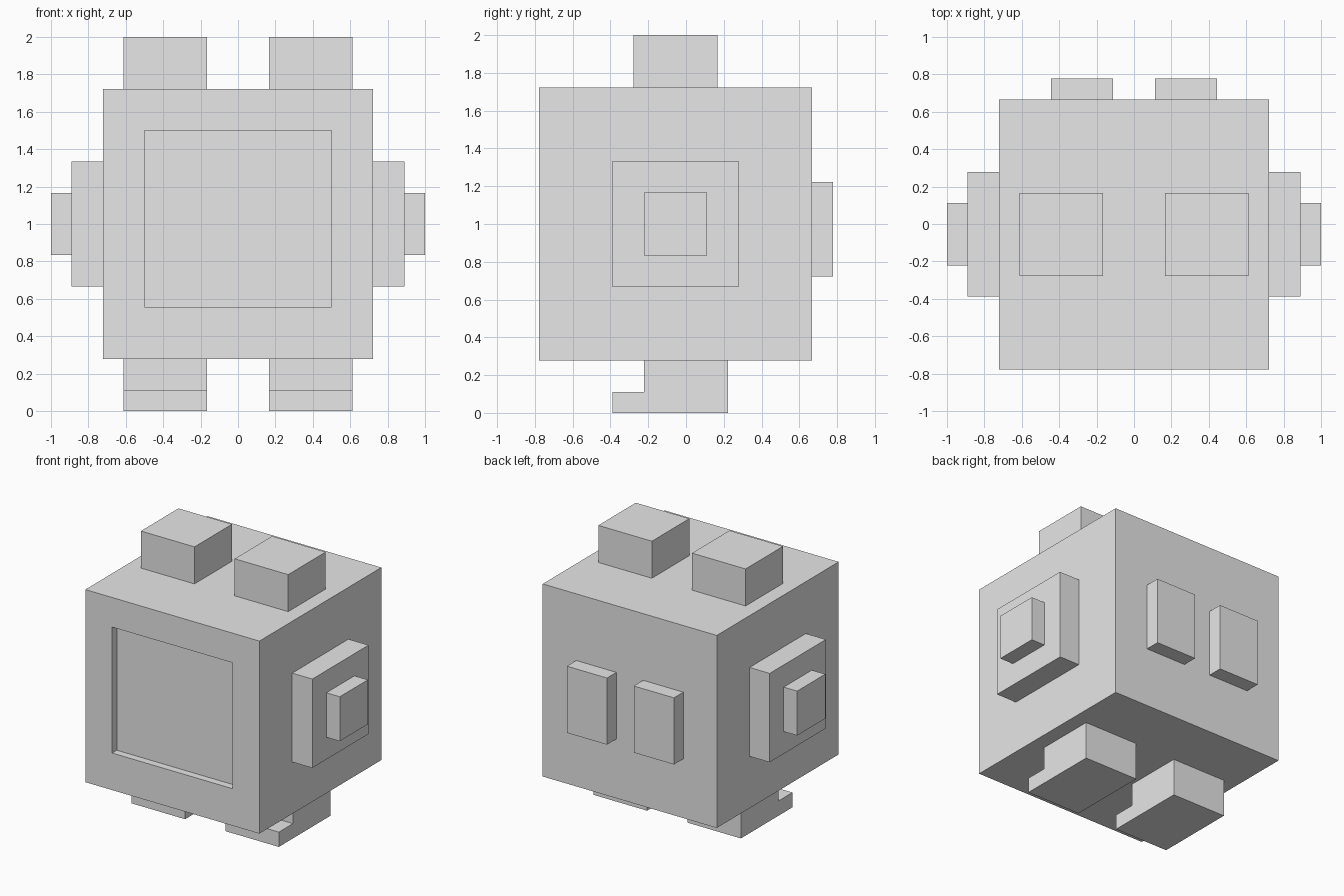
import bpy
import bmesh

U = 1 / 18  # modelling grid unit

cube = bpy.data.objects.get("Cube")
if cube:
    bpy.data.objects.remove(cube, do_unlink=True)

# Single grey material
grey = bpy.data.materials.new("plain grey")
grey.use_nodes = True
colour = (0.8, 0.8, 0.8, 1)
grey.diffuse_color = colour
grey.node_tree.nodes["Principled BSDF"].inputs["Base Color"].default_value = colour


def finish(name, bm):
    """Turn a bmesh in grid units into a named object."""
    bmesh.ops.scale(bm, vec=(U, U, U), verts=bm.verts)
    bmesh.ops.recalc_face_normals(bm, faces=bm.faces)
    mesh = bpy.data.meshes.new(name)
    bm.to_mesh(mesh)
    bm.free()
    mesh.materials.append(grey)
    obj = bpy.data.objects.new(name, mesh)
    bpy.context.collection.objects.link(obj)
    return obj


def box_mesh(x, y, z):
    """Box spanning the given (low, high) ranges."""
    bm = bmesh.new()
    bmesh.ops.create_cube(bm, size=1)
    for v in bm.verts:
        v.co = [span[0] if c < 0 else span[1] for c, span in zip(v.co, (x, y, z))]
    return bm


def box_pair(name, x, y, z):
    """The same box on the left (+x) and the right."""
    finish("left_" + name, box_mesh(x, y, z))
    finish("right_" + name, box_mesh((-x[1], -x[0]), y, z))


# Body with a shallow square recess in the front
body = box_mesh((-13, 13), (-14, 12), (5, 31))
front = min(body.faces, key=lambda f: f.calc_center_median().y)
bmesh.ops.inset_region(body, faces=[front], thickness=4, use_even_offset=True)
for v in front.verts:
    v.co.x = 9 if v.co.x > 0 else -9
    v.co.z = 27 if v.co.z > 18 else 10
rim = bmesh.ops.extrude_discrete_faces(body, faces=[front])["faces"][0]
bmesh.ops.translate(body, vec=(0, 1, 0), verts=rim.verts)
finish("body", body)

# Ears, stepped side arms and back plates
box_pair("ear", (3, 11), (-5, 3), (31, 36))
box_pair("arm_base", (13, 16), (-7, 5), (12, 24))
box_pair("arm_tip", (16, 18), (-4, 2), (15, 21))
box_pair("back_plate", (2, 8), (12, 14), (13, 22))

# Legs with toes: an L-shaped side profile extruded across x
profile = [(-7, 0), (4, 0), (4, 5), (-4, 5), (-4, 2), (-7, 2)]
for side, start in (("left", 3), ("right", -11)):
    leg = bmesh.new()
    face = leg.faces.new([leg.verts.new((start, y, z)) for y, z in profile])
    grown = bmesh.ops.extrude_face_region(leg, geom=[face], use_keep_orig=True)["geom"]
    moved = [g for g in grown if isinstance(g, bmesh.types.BMVert)]
    bmesh.ops.translate(leg, vec=(8, 0, 0), verts=moved)
    finish(side + "_leg", leg)
